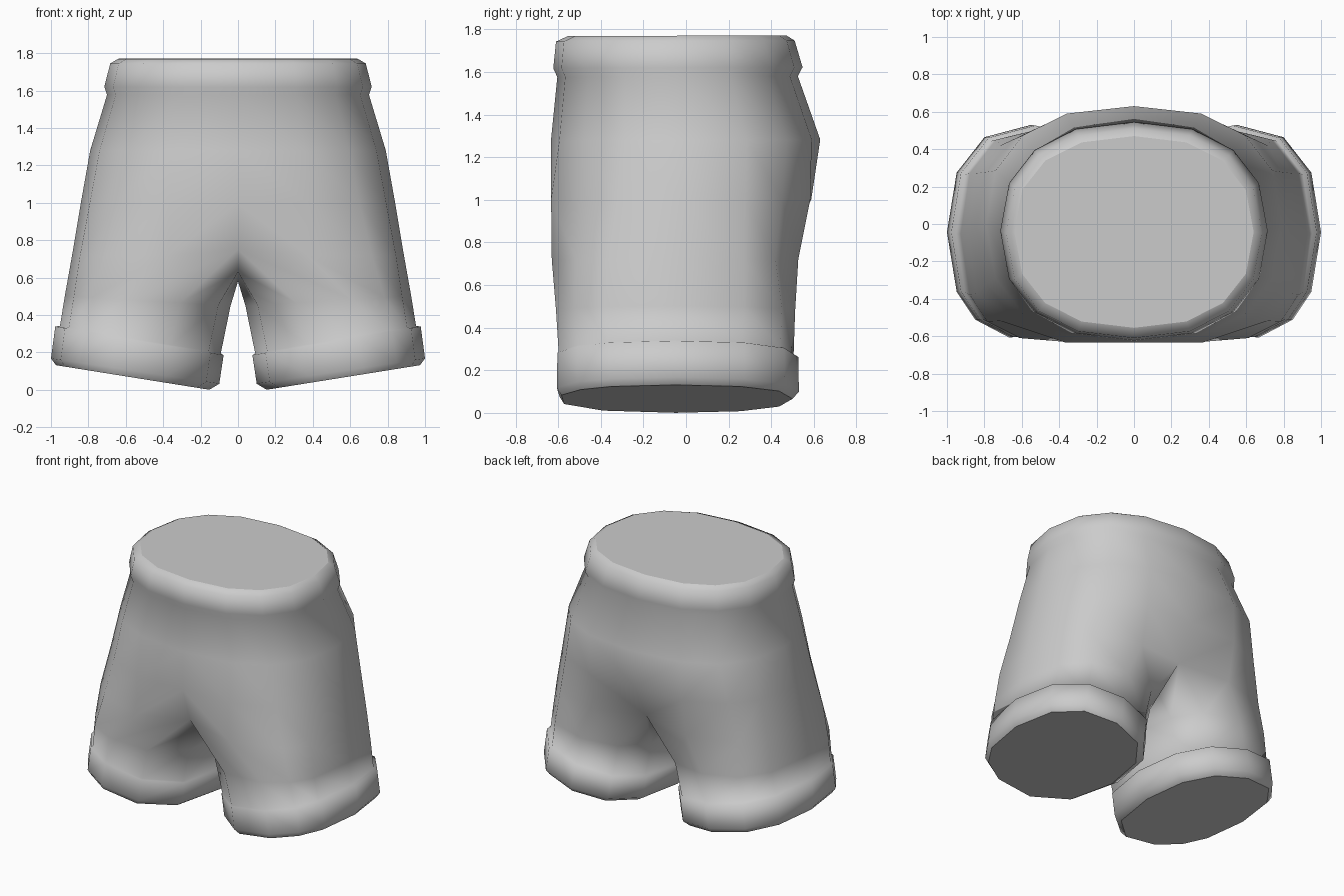
import bpy, bmesh
from math import sin, cos, radians

if "Cube" in bpy.data.objects:
    bpy.data.objects.remove(bpy.data.objects["Cube"])


def power(v, p):
    return (abs(v) ** p) * (1 if v >= 0 else -1)


def oval(cx, cz, rx, front, back, angles, tilt_x=0.0, tilt_y=0.0, p=0.85):
    """Rounded ring between y=front and y=back, tilted along x and y."""
    cy, ry = (front + back) / 2, (back - front) / 2
    pts = []
    for a in angles:
        dx, dy = rx * power(cos(radians(a)), p), ry * power(sin(radians(a)), p)
        pts.append((cx + dx, cy + dy, cz + tilt_x * dx + tilt_y * dy))
    return pts


def add(pts):
    return [bm.verts.new(p) for p in pts]


def bridge(a, b, closed=True):
    n = len(a)
    for i in range(n if closed else n - 1):
        j = (i + 1) % n
        bm.faces.new((a[i], b[i], b[j], a[j]))


def cap(ring):
    """Flat end with a sharp rim (the mirror seam stays smooth)."""
    for e in bm.faces.new(ring).edges:
        e.smooth = all(abs(v.co.x) < 1e-4 for v in e.verts)


HALF = [-90 + 22.5 * i for i in range(9)]
LEG = [-108, -78, -52, -30, 0, 30, 60, 90, 120, 150, 180, 215]
bm = bmesh.new()

# Waistband and torso: half rings from the top down
torso = [(1.77, 0.64, -0.555, 0.47, 0.86), (1.745, 0.683, -0.61, 0.51, 0.86),
         (1.62, 0.715, -0.623, 0.547, 0.86), (1.578, 0.70, -0.604, 0.525, 0.86),
         (1.28, 0.79, -0.634, 0.63, 0.82), (1.0, 0.84, -0.633, 0.588, 0.74),
         (0.72, 0.887, -0.63, 0.532, 0.62)]
rings = []
for z, rx, front, back, p in torso:
    pts = oval(0, z, rx, front, back, HALF, tilt_y=0.004, p=p)
    pts[0], pts[-1] = (0, *pts[0][1:]), (0, *pts[-1][1:])
    if z < 1.1:  # full legs beside the middle
        pts[1], pts[-2] = (0.37, front, z), (0.37, back - 0.005, z)
    if z < 0.8:  # crease in the middle above the crotch
        pts[0], pts[-1] = (0, -0.55, 0.75), (0, 0.46, 0.75)
    rings.append(add(pts))
cap(rings[0])
for a, b in zip(rings, rings[1:]):
    bridge(a, b, closed=False)

# Crotch arch closes the half ring into a leg opening
upper = rings[-1] + add([(0, 0.24, 0.63), (0, -0.03, 0.58), (0, -0.30, 0.63)])

# Leg and turned-out cuff
legs = [(0.483, 0.475, 0.443, -0.62, 0.512, 0.06, 0.80),
        (0.522, 0.268, 0.430, -0.608, 0.505, 0.17, 0.82),
        (0.527, 0.262, 0.450, -0.614, 0.527, 0.17, 0.85),
        (0.55, 0.10, 0.45, -0.617, 0.53, 0.15, 0.85),
        (0.563, 0.066, 0.41, -0.595, 0.50, 0.16, 0.85)]
for cx, cz, rx, front, back, tilt, p in legs:
    lower = add(oval(cx, cz, rx, front, back, LEG, tilt, p=p))
    bridge(upper, lower)
    upper = lower
cap(upper)

# Face outward, shade smooth
bmesh.ops.recalc_face_normals(bm, faces=bm.faces)
if max(bm.faces, key=lambda f: f.calc_center_median().z).normal.z < 0:
    bmesh.ops.reverse_faces(bm, faces=bm.faces)
for f in bm.faces:
    f.smooth = True
mesh = bpy.data.meshes.new("shorts")
bm.to_mesh(mesh)
bm.free()

# Mirror to the left half
shorts = bpy.data.objects.new("shorts", mesh)
bpy.context.collection.objects.link(shorts)
shorts.modifiers.new("Mirror", 'MIRROR').merge_threshold = 0.002
